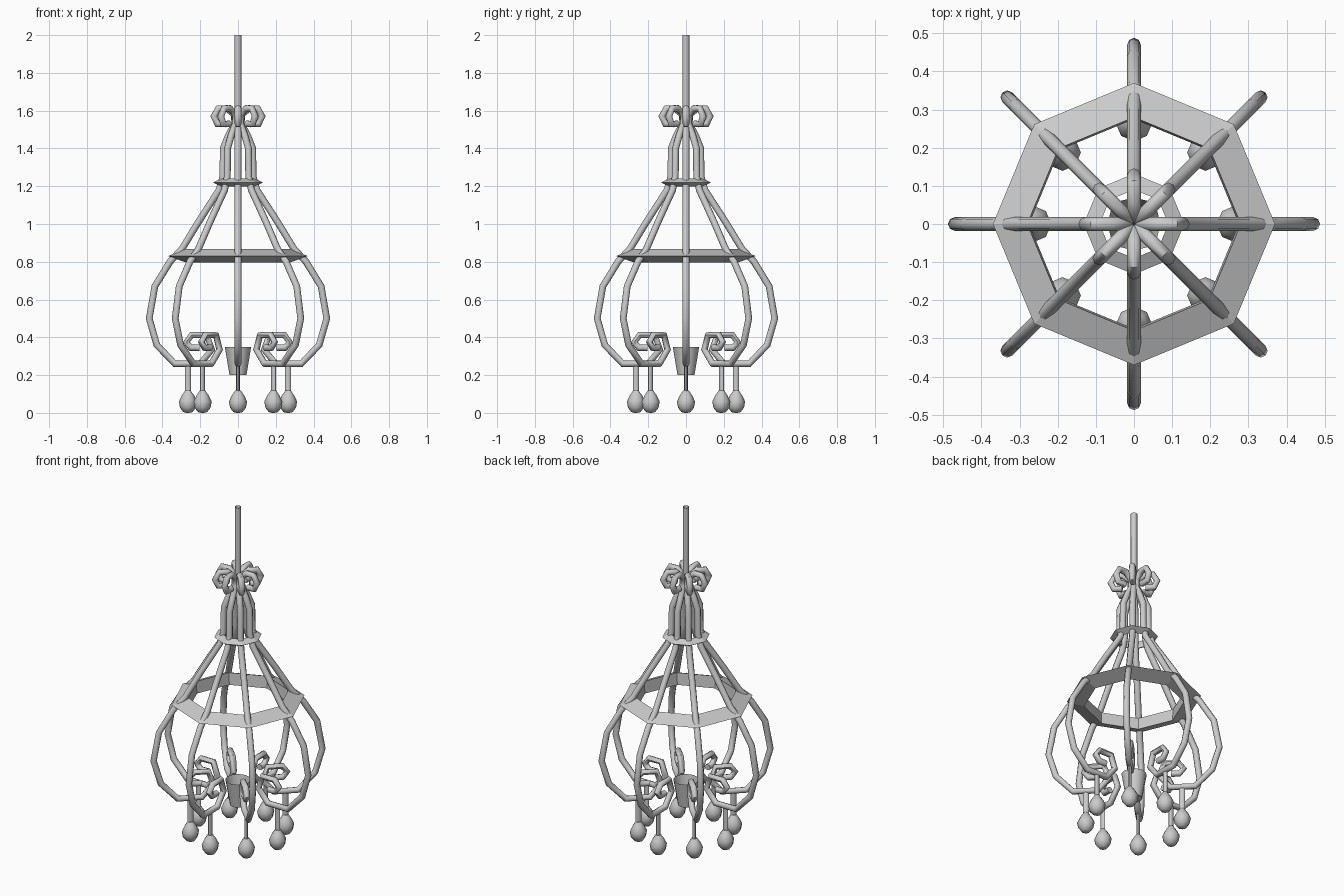
import bpy, bmesh
from math import sin, cos, pi

if "Cube" in bpy.data.objects:
    bpy.data.objects.remove(bpy.data.objects["Cube"])

N = 8


def add_object(name, mesh, angle=0.0):
    ob = bpy.data.objects.new(name, mesh)
    ob.rotation_euler.z = angle
    bpy.context.collection.objects.link(ob)
    return ob


def smooth(ob, angle=0.6):
    bpy.ops.object.select_all(action='DESELECT')
    ob.select_set(True)
    bpy.context.view_layer.objects.active = ob
    bpy.ops.object.shade_smooth_by_angle(angle=angle)


def lathe(name, profile, sides, closed=False, cap=(False, False), x=0.0, sy=1.0):
    """Turn an (r, z) profile around z; closed joins the profile into a ring."""
    bm = bmesh.new()
    loops = [[bm.verts.new((x + r * cos(2 * pi * i / sides),
                            sy * r * sin(2 * pi * i / sides), z))
              for i in range(sides)] for r, z in profile]
    pairs = list(zip(loops, loops[1:]))
    if closed:
        pairs.append((loops[-1], loops[0]))
    for a, b in pairs:
        for i in range(sides):
            j = (i + 1) % sides
            bm.faces.new((a[i], a[j], b[j], b[i]))
    if cap[0]:
        bm.faces.new(loops[0][::-1])
    if cap[1]:
        bm.faces.new(loops[-1])
    bmesh.ops.recalc_face_normals(bm, faces=bm.faces)
    me = bpy.data.meshes.new(name)
    bm.to_mesh(me)
    bm.free()
    return me


def tube(name, path, radius):
    """Sweep a round tube along an (r, z) path in the xz plane."""
    cu = bpy.data.curves.new(name, 'CURVE')
    cu.dimensions = '3D'
    cu.bevel_depth = radius
    cu.bevel_resolution = 2
    cu.use_fill_caps = True
    sp = cu.splines.new('POLY')
    sp.points.add(len(path) - 1)
    for p, (r, z) in zip(sp.points, path):
        p.co = (r, 0, z, 1)
    tmp = add_object(name + "_path", cu)
    bpy.context.view_layer.update()
    dg = bpy.context.evaluated_depsgraph_get()
    me = bpy.data.meshes.new_from_object(tmp.evaluated_get(dg))
    bpy.data.objects.remove(tmp)
    return me


# scrolled arm: top curl, neck, flare, belly, bottom curl
arm_path = [(0.065, 1.53), (0.11, 1.53), (0.128, 1.57), (0.105, 1.612),
            (0.06, 1.612), (0.02, 1.58), (0.018, 1.53), (0.05, 1.47),
            (0.078, 1.40), (0.08, 1.25), (0.10, 1.18), (0.21, 1.01),
            (0.295, 0.87), (0.36, 0.80), (0.44, 0.67), (0.47, 0.50),
            (0.43, 0.36), (0.335, 0.26), (0.20, 0.26), (0.138, 0.335),
            (0.165, 0.412), (0.245, 0.412), (0.274, 0.375), (0.25, 0.345),
            (0.205, 0.345)]
arm = tube("arm", arm_path, 0.018)

# hanging stem and drop under each arm
stem = lathe("stem", [(0.016, 0.26), (0.016, 0.10)], 8, cap=(True, True), x=0.265, sy=0.6)
drop = lathe("drop", [(0.015, 0.118), (0.034, 0.09), (0.048, 0.06),
                      (0.042, 0.027), (0.024, 0.004), (0.006, 0.0)], 8,
             cap=(True, True), x=0.265)

for i in range(N):
    a = 2 * pi * i / N
    for label, me in (("arm", arm), ("stem", stem), ("drop", drop)):
        ob = add_object(f"{label}_{i + 1}", me, a)
        if i == 0:
            smooth(ob, 0.9)

# octagonal hoops with a triangular section
add_object("large_hoop", lathe("large_hoop", [(0.37, 0.83), (0.28, 0.868), (0.275, 0.796)],
                               N, closed=True))
add_object("small_hoop", lathe("small_hoop", [(0.132, 1.22), (0.09, 1.24), (0.09, 1.198)],
                               N, closed=True))

# hanging rod, open at the top
smooth(add_object("hanging_rod", lathe("hanging_rod", [(0.018, 1.53), (0.018, 2.0)], 8)), 0.9)

# central tapered cup, open at the top
smooth(add_object("centre_cup", lathe("centre_cup", [(0.045, 0.20), (0.07, 0.35)], 12,
                                      cap=(True, False))))
